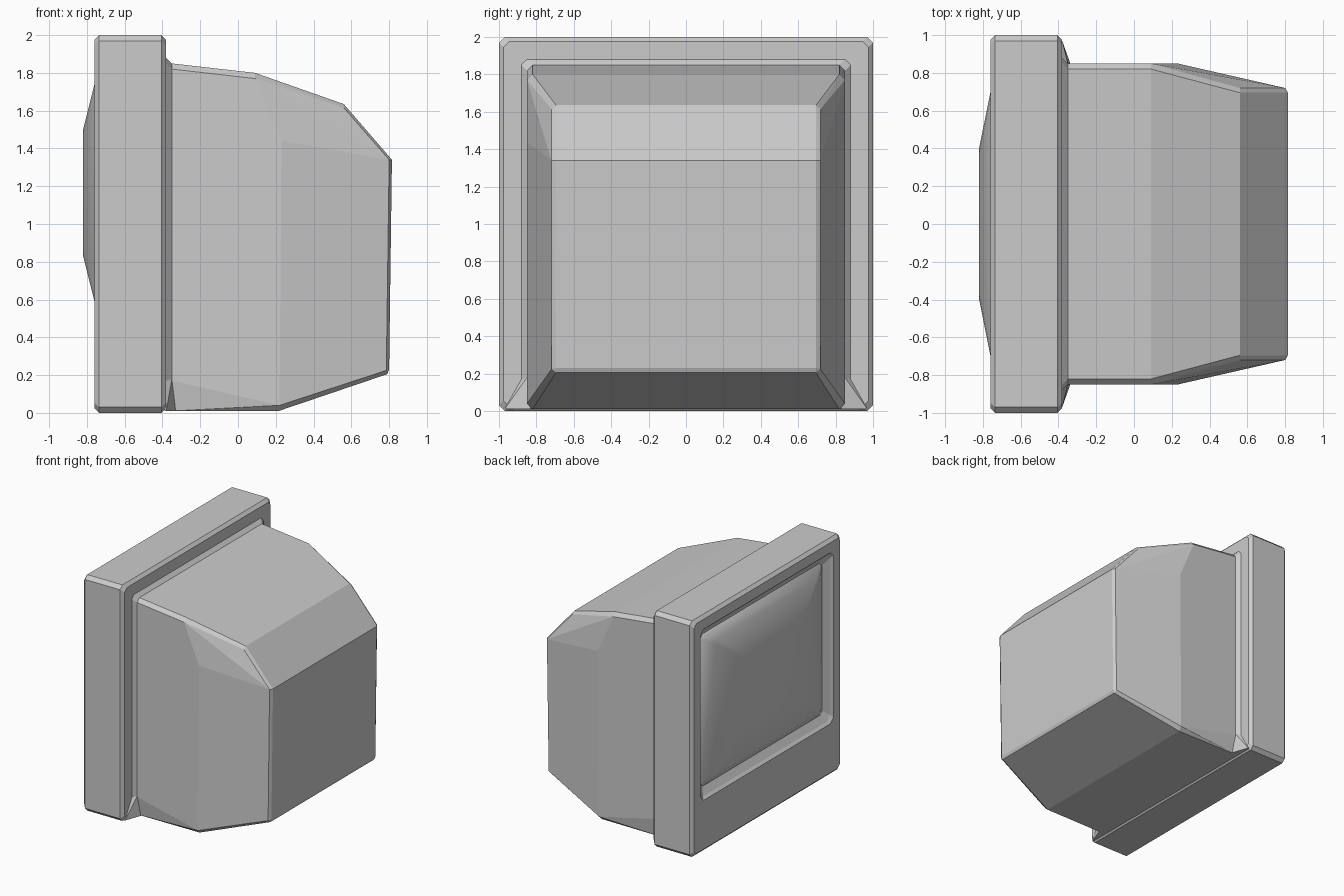
import bpy, bmesh, math


def finish(bm, name, smooth=False):
    bmesh.ops.recalc_face_normals(bm, faces=bm.faces)
    mesh = bpy.data.meshes.new(name)
    bm.to_mesh(mesh)
    bm.free()
    for p in mesh.polygons:
        p.use_smooth = smooth
    ob = bpy.data.objects.new(name, mesh)
    bpy.context.collection.objects.link(ob)
    return ob


def loft(name, rings, smooth=False):
    """Skin corner-cut rectangles given as (x, half_y, half_z, centre_z, cut)."""
    bm = bmesh.new()
    loops = []
    for x, a, b, zc, c in rings:
        pts = [(a, b - c), (a - c, b), (c - a, b), (-a, b - c),
               (-a, c - b), (c - a, -b), (a - c, -b), (a, c - b)]
        loops.append([bm.verts.new((x, y, zc + z)) for y, z in pts])
    for r, s in zip(loops, loops[1:]):
        for i in range(8):
            j = (i + 1) % 8
            bm.faces.new((r[i], r[j], s[j], s[i]))
    bm.faces.new(loops[0])
    bm.faces.new(loops[-1])
    return finish(bm, name, smooth)


def hull(name, pts, sides=(1, -1)):
    """Convex solid from points, mirrored across y for each listed side."""
    bm = bmesh.new()
    for s in sides:
        for x, y, z in pts:
            bm.verts.new((x, y * s, z))
    bmesh.ops.convex_hull(bm, input=bm.verts)
    bmesh.ops.dissolve_limit(bm, angle_limit=math.radians(1),
                             verts=bm.verts, edges=bm.edges)
    return finish(bm, name)


SZ = 1.165  # screen centre height

# Bezel with chamfered edges and stepped screen recess
loft("bezel", [
    (-0.38, 0.975, 0.975, 1.0, 0.03),
    (-0.405, 1.0, 1.0, 1.0, 0.03),
    (-0.735, 1.0, 1.0, 1.0, 0.03),
    (-0.76, 0.975, 0.975, 1.0, 0.03),
    (-0.76, 0.89, 0.725, SZ, 0.04),
    (-0.74, 0.87, 0.705, SZ, 0.04),
    (-0.70, 0.81, 0.64, SZ, 0.03),
])

# Bulging glass screen
loft("screen", [
    (-0.695, 0.82, 0.65, SZ, 0.03),
    (-0.71, 0.81, 0.64, SZ, 0.03),
    (-0.76, 0.70, 0.575, SZ, 0.03),
    (-0.82, 0.40, 0.335, SZ, 0.03),
], smooth=True)

# Tapered rear housing
hull("rear_housing", [
    (-0.39, 0.82, 1.85), (-0.39, 0.85, 1.82),
    (-0.35, 0.82, 1.85), (-0.35, 0.85, 1.82),
    (0.09, 0.82, 1.80), (0.09, 0.85, 1.77),
    (0.56, 0.695, 1.635), (0.56, 0.72, 1.615),
    (0.815, 0.695, 1.34), (0.80, 0.72, 1.34),
    (0.23, 0.85, 1.44),
    (0.80, 0.695, 0.23), (0.79, 0.695, 0.205), (0.785, 0.718, 0.225),
    (0.215, 0.82, 0.01), (0.22, 0.85, 0.04),
    (-0.35, 0.825, 0.01), (-0.35, 0.85, 0.18),
    (-0.39, 0.825, 0.01), (-0.39, 0.85, 0.18),
])

# Sloped collar between housing and bezel
hull("collar", [
    (-0.39, 0.85, 1.88), (-0.39, 0.88, 1.85), (-0.39, 0.88, 0.01),
    (-0.38, 0.85, 1.88), (-0.38, 0.88, 1.85), (-0.38, 0.88, 0.17),
    (-0.38, 0.88, 0.01),
    (-0.35, 0.82, 1.85), (-0.35, 0.85, 1.82), (-0.35, 0.85, 0.18),
    (-0.35, 0.83, 0.01),
])

# Flared lower corners of the collar
for side, label in ((1, "back"), (-1, "front")):
    hull("collar_flare_" + label, [
        (-0.39, 0.88, 0.17), (-0.38, 0.88, 0.17),
        (-0.39, 0.97, 0.01), (-0.38, 0.97, 0.01),
        (-0.35, 0.85, 0.18), (-0.33, 0.83, 0.01),
        (-0.39, 0.75, 0.01),
    ], sides=(side,))
